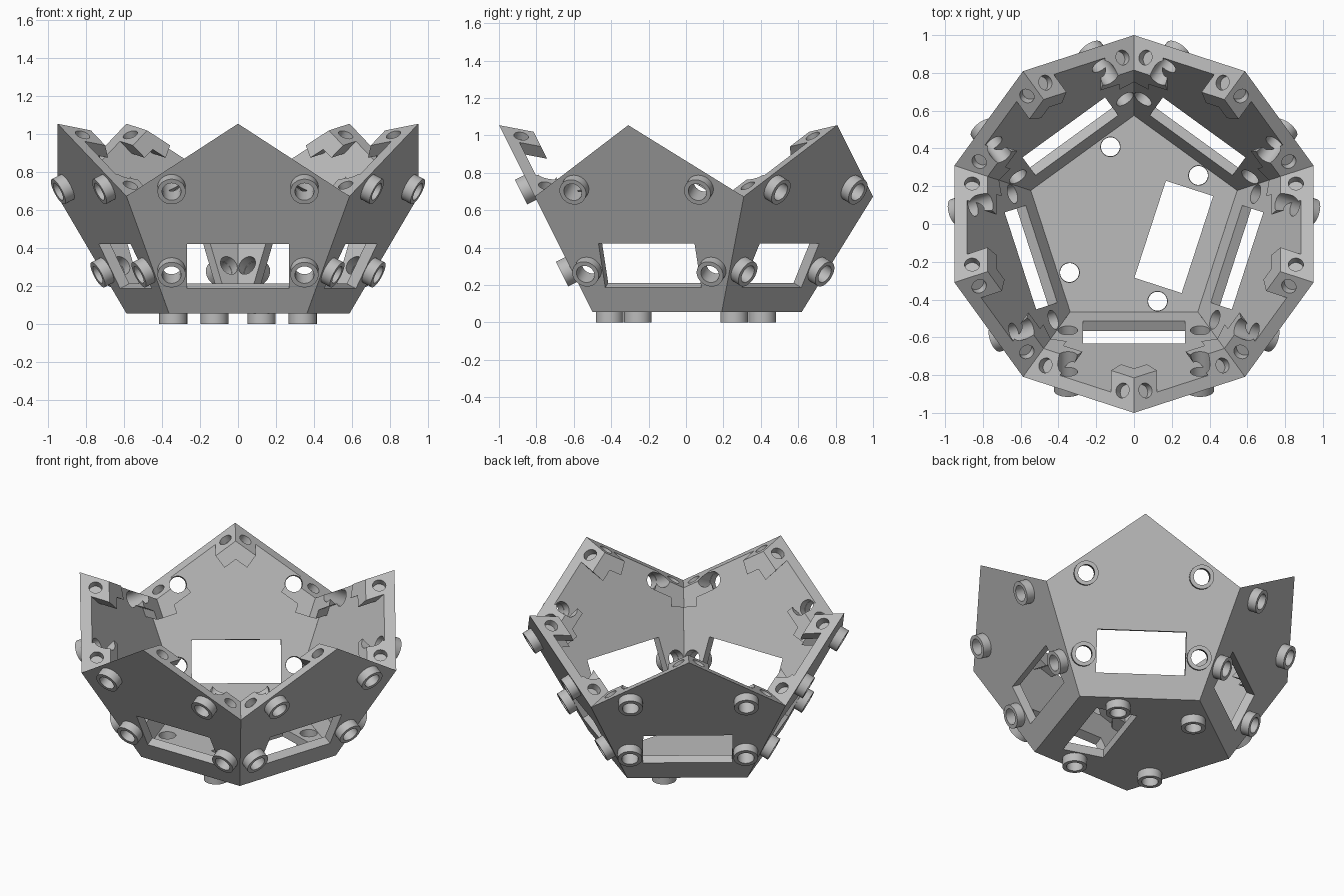
import bpy, bmesh, math
from mathutils import Vector, Matrix

if "Cube" in bpy.data.objects:
    bpy.data.objects.remove(bpy.data.objects["Cube"])

R = 0.618                # pentagon circumradius
DEPTH = 0.809            # face centre to solid centre
T = 0.057                # panel thickness
BLOCK = 0.15             # depth reached by the corner blocks
BASE = 0.055             # height of the floor underside
C = Vector((0, 0, -DEPTH))
CORNERS = [Vector((R * math.cos(math.radians(90 + 72 * i)),
                   R * math.sin(math.radians(90 + 72 * i)), 0)) for i in range(5)]
HOLES = [(x, y) for x in (-0.35, 0.35) for y in (-0.245, 0.245)]

grey = bpy.data.materials.new("light grey plastic")
grey.use_nodes = True
colour = (0.5, 0.5, 0.5, 1)
grey.diffuse_color = colour
grey.node_tree.nodes["Principled BSDF"].inputs["Base Color"].default_value = colour


def make_object(name, bm):
    bmesh.ops.recalc_face_normals(bm, faces=bm.faces)
    mesh = bpy.data.meshes.new(name)
    bm.to_mesh(mesh)
    bm.free()
    mesh.materials.append(grey)
    obj = bpy.data.objects.new(name, mesh)
    bpy.context.collection.objects.link(obj)
    return obj


def loft(bm, bottom, top):
    """Closed prism between two matching outlines."""
    a = [bm.verts.new(p) for p in bottom]
    b = [bm.verts.new(p) for p in top]
    bm.faces.new(a)
    bm.faces.new(b)
    for i in range(len(a)):
        j = (i + 1) % len(a)
        bm.faces.new((a[i], a[j], b[j], b[i]))


def cylinder(bm, start, end, radius):
    axis = end - start
    turn = axis.to_track_quat('Z', 'Y').to_matrix().to_4x4()
    bmesh.ops.create_cone(bm, cap_ends=True, segments=32, radius1=radius, radius2=radius,
                          depth=axis.length,
                          matrix=Matrix.Translation((start + end) / 2) @ turn)


def cut(obj, cutter):
    """Boolean difference, baked into the mesh."""
    mod = obj.modifiers.new("cut", 'BOOLEAN')
    mod.operation = 'DIFFERENCE'
    mod.solver = 'EXACT'
    mod.object = cutter
    graph = bpy.context.evaluated_depsgraph_get()
    mesh = bpy.data.meshes.new_from_object(obj.evaluated_get(graph))
    obj.modifiers.clear()
    obj.data = mesh


def shrink(p, depth):
    return C + (p - C) * (1 - depth / DEPTH)


# Mitred pentagon panel
def panel(name):
    bm = bmesh.new()
    loft(bm, CORNERS, [shrink(p, T) for p in CORNERS])
    return make_object(name, bm)


# Window and four round holes
bm = bmesh.new()
window = [Vector((x, y, 0)) for x, y in
          ((-0.27, -0.353), (0.27, -0.353), (0.27, -0.09), (-0.27, -0.09))]
loft(bm, [p + Vector((0, 0, -0.12)) for p in window], [p + Vector((0, 0, 0.1)) for p in window])
for x, y in HOLES:
    cylinder(bm, Vector((x, y, -0.3)), Vector((x, y, 0.1)), 0.052)
opening_cutter = make_object("opening_cutter", bm)

# Pin bores across the open rim: (corner, neighbour along the rim)
bm = bmesh.new()
for i, j in ((0, 1), (0, 4), (1, 0), (4, 0)):
    edge = (CORNERS[j] - CORNERS[i]).normalized()
    normal = (CORNERS[i] - C).cross(CORNERS[j] - C).normalized()
    if normal.dot(-CORNERS[i]) < 0:
        normal.negate()
    p = shrink(CORNERS[i], 0.08) + edge * 0.075
    cylinder(bm, p - normal * 0.05, p + normal * 0.045, 0.04)
bore_cutter = make_object("bore_cutter", bm)

# Two-armed corner blocks: corner, neighbours and arm lengths
bm = bmesh.new()
WIDTH = 0.09
for i, j, k, len_j, len_k in ((0, 1, 4, 0.15, 0.15), (1, 0, 2, 0.19, 0.12), (4, 0, 3, 0.19, 0.12)):
    e = (CORNERS[j] - CORNERS[i]).normalized()
    f = (CORNERS[k] - CORNERS[i]).normalized()
    e_in = (f - e * f.dot(e)).normalized() * WIDTH
    f_in = (e - f * e.dot(f)).normalized() * WIDTH
    middle = (e + f).normalized() * WIDTH / math.sin(math.radians(54))
    outline = [Vector(), e * len_j, e * len_j + e_in, middle, f * len_k + f_in, f * len_k]
    loft(bm, [shrink(CORNERS[i], T) + p for p in outline],
         [shrink(CORNERS[i], BLOCK) + p for p in outline])
blocks = make_object("corner_blocks", bm)

floor = panel("floor_panel")
wall = panel("wall_panel")
for obj in (floor, wall, blocks):
    cut(obj, opening_cutter)
for obj in (wall, blocks):
    cut(obj, bore_cutter)
for obj in (opening_cutter, bore_cutter):
    bpy.data.objects.remove(obj)

# Raised collars around the holes
bm = bmesh.new()
for x, y in HOLES:
    rings = []
    for radius, z in ((0.074, 0), (0.074, 0.055), (0.05, 0.055), (0.05, -0.002)):
        rings.append([bm.verts.new((x + radius * math.cos(a), y + radius * math.sin(a), z))
                      for a in (math.tau * n / 32 for n in range(32))])
    for a, b in zip(rings, rings[1:] + rings[:1]):
        for n in range(32):
            m = (n + 1) % 32
            bm.faces.new((a[n], a[m], b[m], b[n]))
collars = make_object("collars", bm)

bpy.ops.object.select_all(action='DESELECT')
for obj in (floor, wall, blocks, collars):
    obj.select_set(True)
bpy.context.view_layer.objects.active = wall
bpy.ops.object.shade_smooth_by_angle(angle=math.radians(30))


def placement(up, normal):
    """Matrix that sets a panel on a face of the solid."""
    centre = Vector((0, 0, BASE + DEPTH)) + normal * DEPTH
    turn = Matrix((up.cross(normal), up, normal)).transposed().to_4x4()
    return Matrix.Translation(centre) @ turn


def place(source, name, matrix):
    obj = bpy.data.objects.new(name, source.data)
    bpy.context.collection.objects.link(obj)
    obj.matrix_world = matrix


# Floor
angle = math.radians(-18)
floor_matrix = placement(Vector((-math.cos(angle), -math.sin(angle), 0)), Vector((0, 0, -1)))
place(floor, "floor", floor_matrix)
place(collars, "floor_collars", floor_matrix)

# Five leaning walls
COS, SIN = 2 / math.sqrt(5), 1 / math.sqrt(5)
for n, side in enumerate(("front", "front_left", "back_left", "back_right", "front_right")):
    a = math.radians(-90 + 72 * n)
    out = Vector((math.cos(a), math.sin(a), 0))
    matrix = placement(out * SIN + Vector((0, 0, COS)), out * COS - Vector((0, 0, SIN)))
    place(wall, side + "_wall", matrix)
    place(blocks, side + "_corner_blocks", matrix)
    place(collars, side + "_wall_collars", matrix)

for obj in (floor, wall, blocks, collars):
    bpy.data.objects.remove(obj)
